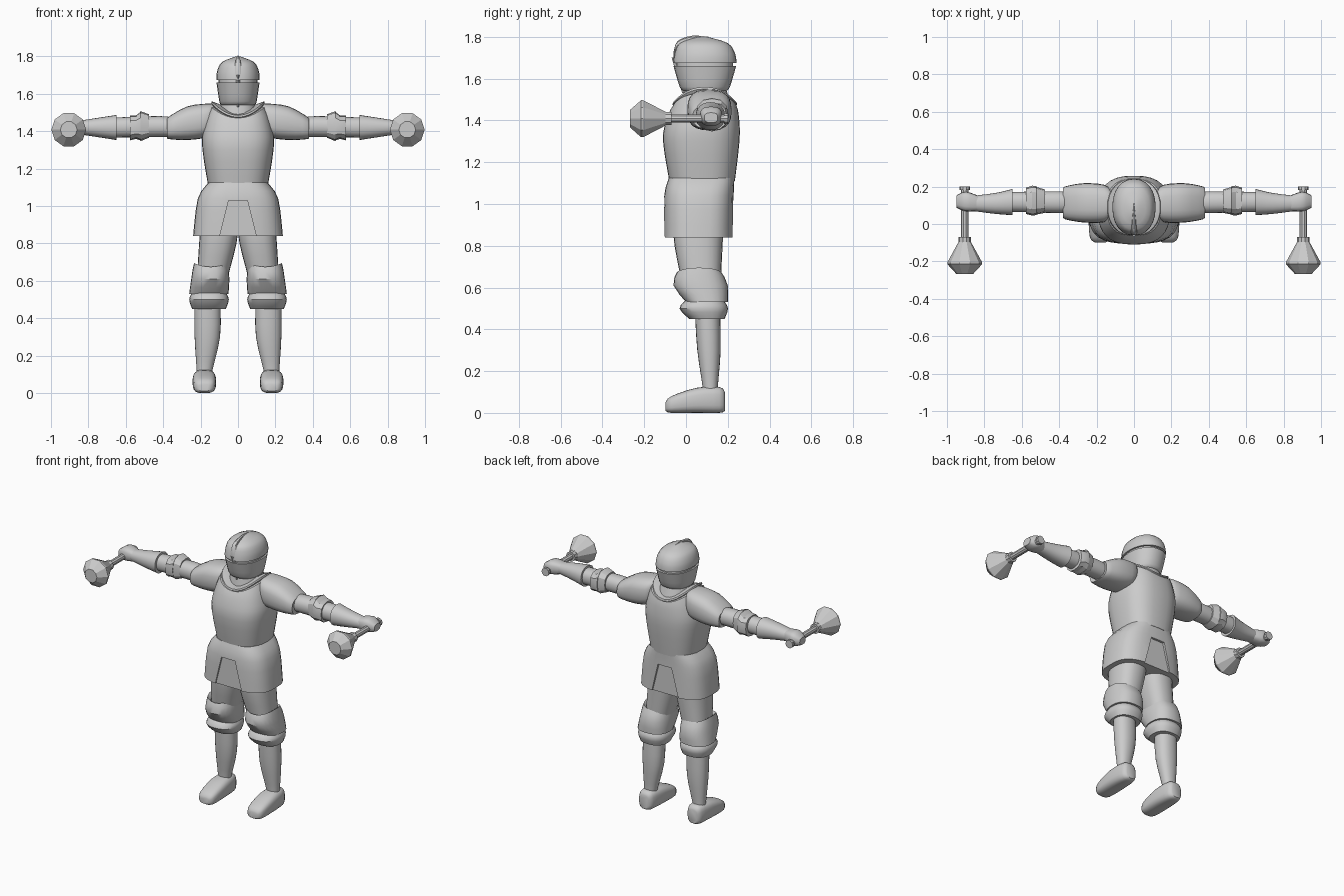
import bpy, bmesh, math
from mathutils import Vector
from mathutils.geometry import interpolate_bezier

if "Cube" in bpy.data.objects:
    bpy.data.objects.remove(bpy.data.objects["Cube"])

steel = bpy.data.materials.new("plain_grey_steel")
steel.use_nodes = True
steel.diffuse_color = (.6, .6, .6, 1)
steel.node_tree.nodes["Principled BSDF"].inputs["Base Color"].default_value = steel.diffuse_color


def section(x=0, y=0, z=0, wide=0, deep=0, tall=0):
    """Centre and half sizes of a cross-section; tall raises the sides of a level one."""
    return Vector((x, y, z)), Vector((wide, deep, tall))


def smooth_path(points, steps):
    """Pass a smooth curve through a few points."""
    path = [points[0]]
    last = len(points) - 1
    for i in range(last):
        before, start = points[max(i - 1, 0)], points[i]
        end, after = points[i + 1], points[min(i + 2, last)]
        path += interpolate_bezier(start, start + (end - before) / 6,
                                   end - (after - start) / 6, end, steps + 1)[1:]
    return path


def power(value, exponent):
    return math.copysign(abs(value) ** exponent, value)


def shade(ob, angle):
    bpy.ops.object.select_all(action="DESELECT")
    ob.select_set(True)
    bpy.context.view_layer.objects.active = ob
    bpy.ops.object.shade_smooth_by_angle(angle=math.radians(angle))


def loft(name, axis, *sections, steps=3, sides=24, square=2.2, mirror=False, angle=35):
    """Skin rounded cross-sections along an axis."""
    centres = smooth_path([centre for centre, size in sections], steps)
    sizes = smooth_path([size for centre, size in sections], steps)
    bm = bmesh.new()
    loops = []
    for centre, size in zip(centres, sizes):
        loop = []
        for i in range(sides):
            turn = math.tau * i / sides
            u = power(math.cos(turn), 2 / square)
            v = power(math.sin(turn), 2 / square)
            shape = {"x": (0, u, v), "y": (u, 0, v), "z": (u, v, u * u)}[axis]
            loop.append(bm.verts.new([c + s * k for c, s, k in zip(centre, size, shape)]))
        loops.append(loop)
    for low, high in zip(loops, loops[1:]):
        for i in range(sides):
            bm.faces.new((low[i - 1], low[i], high[i], high[i - 1]))
    bm.faces.new(loops[0])
    bm.faces.new(loops[-1])
    bmesh.ops.recalc_face_normals(bm, faces=bm.faces)
    mesh = bpy.data.meshes.new(name)
    bm.to_mesh(mesh)
    bm.free()
    mesh.materials.append(steel)
    ob = bpy.data.objects.new(name, mesh)
    bpy.context.collection.objects.link(ob)
    if mirror:
        ob.modifiers.new("Mirror", "MIRROR").use_mirror_merge = False
    if angle:
        shade(ob, angle)
    return ob


# Helmet: visor, sunken eye slit, skull, ridge and keel
loft("visor", "z",
     section(z=1.54, y=.09, wide=.09, deep=.1),
     section(z=1.56, y=.09, wide=.1, deep=.12),
     section(z=1.66, y=.09, wide=.115, deep=.15))
loft("eye_slit", "z",
     section(z=1.65, y=.09, wide=.105, deep=.135),
     section(z=1.69, y=.09, wide=.105, deep=.135), steps=1)
loft("skull", "z",
     section(z=1.675, y=.09, wide=.116, deep=.152),
     section(z=1.72, y=.09, wide=.112, deep=.145),
     section(z=1.77, y=.085, wide=.085, deep=.115),
     section(z=1.8, y=.08, wide=.01, deep=.02))
loft("helmet_ridge", "y",
     section(y=.11, z=1.79, wide=.003, tall=.01),
     section(y=.03, z=1.785, wide=.01, tall=.02),
     section(y=-.04, z=1.76, wide=.016, tall=.02),
     section(y=-.06, z=1.7, wide=.016, tall=.025), sides=8)
loft("visor_keel", "z",
     section(z=1.53, wide=.012, deep=.018),
     section(z=1.7, y=-.057, wide=.012, deep=.012), sides=4, square=2, steps=1)
loft("neck", "z",
     section(z=1.44, y=.1, wide=.12, deep=.13),
     section(z=1.57, y=.09, wide=.085, deep=.095))

# Breastplate and its collar, raised at the sides
loft("breastplate", "z",
     section(z=1.11, y=.077, wide=.16, deep=.157),
     section(z=1.3, y=.073, wide=.19, deep=.183),
     section(z=1.4, y=.08, wide=.187, deep=.175),
     section(z=1.47, y=.09, wide=.145, deep=.152, tall=.06),
     section(z=1.46, y=.09, wide=.11, deep=.13, tall=.04), sides=32, square=2.6)
loft("collar", "z",
     section(z=1.45, y=.09, wide=.12, deep=.13, tall=.06),
     section(z=1.475, y=.09, wide=.143, deep=.155, tall=.075),
     section(z=1.485, y=.09, wide=.14, deep=.152, tall=.075),
     section(z=1.49, y=.09, wide=.1, deep=.11, tall=.055), sides=32, steps=1)

# Armoured skirt with a sunken tab at the front and back
skirt = loft("skirt", "z",
             section(z=1.125, y=.075, wide=.158, deep=.157),
             section(z=1.04, y=.062, wide=.215, deep=.166),
             section(z=.84, y=.06, wide=.24, deep=.166),
             sides=32, square=3, angle=0)
for y in (-.193, .312):
    bpy.ops.mesh.primitive_cube_add(size=.2, location=(0, y, .93))
    cutter = bpy.context.object
    cutter.name, cutter.hide_render = "tab_cutter", True
    for vert in cutter.data.vertices:
        if vert.co.z > 0:
            vert.co.x /= 2
    cut = skirt.modifiers.new("Tab", "BOOLEAN")
    cut.operation, cut.solver, cut.object = "DIFFERENCE", "EXACT", cutter
    bpy.context.view_layer.objects.active = skirt
    bpy.ops.object.modifier_apply(modifier=cut.name)
    bpy.data.objects.remove(cutter)
shade(skirt, 35)

# Legs
loft("thigh", "z",
     section(z=.9, x=.1, y=.06, wide=.1, deep=.12),
     section(z=.8, x=.108, y=.06, wide=.1, deep=.115),
     section(z=.6, x=.14, y=.075, wide=.08, deep=.09), square=2.4, mirror=True)
loft("knee_guard", "z",
     section(z=.65, x=.14, y=.065, wide=.075, deep=.09, tall=.02),
     section(z=.675, x=.145, y=.063, wide=.09, deep=.105, tall=.02),
     section(z=.61, x=.148, y=.07, wide=.102, deep=.13),
     section(z=.53, x=.156, y=.1, wide=.105, deep=.1), square=2.4, steps=2, mirror=True)
loft("knee_ring", "z",
     section(z=.54, x=.155, y=.09, wide=.09, deep=.09),
     section(z=.5, x=.155, y=.085, wide=.106, deep=.116),
     section(z=.45, x=.155, y=.1, wide=.09, deep=.085), square=2.4, mirror=True)
loft("shin", "z",
     section(z=.48, x=.163, y=.103, wide=.07, deep=.06),
     section(z=.3, x=.164, y=.11, wide=.068, deep=.056),
     section(z=.12, x=.179, y=.116, wide=.042, deep=.036),
     section(z=.08, x=.18, y=.116, wide=.042, deep=.038), mirror=True)
loft("foot", "y",
     section(y=-.098, x=.18, z=.03, wide=.03, tall=.02),
     section(y=-.07, x=.18, z=.04, wide=.056, tall=.04),
     section(y=.05, x=.18, z=.06, wide=.063, tall=.06),
     section(y=.16, x=.18, z=.062, wide=.052, tall=.062),
     section(y=.186, x=.18, z=.055, wide=.03, tall=.045), square=3, mirror=True)

# Arms
loft("shoulder_guard", "x",
     section(x=.125, y=.11, z=1.49, deep=.07, tall=.055),
     section(x=.16, y=.11, z=1.46, deep=.1, tall=.088),
     section(x=.27, y=.113, z=1.443, deep=.105, tall=.09),
     section(x=.37, y=.113, z=1.418, deep=.087, tall=.06),
     section(x=.375, y=.113, z=1.416, deep=.07, tall=.05), square=2.7, mirror=True)
loft("upper_arm", "x",
     section(x=.34, y=.115, z=1.42, deep=.055, tall=.05),
     section(x=.42, y=.117, z=1.425, deep=.058, tall=.056),
     section(x=.66, y=.118, z=1.42, deep=.053, tall=.053), mirror=True)
loft("elbow_inner_ring", "x",
     section(x=.475, y=.122, z=1.428, deep=.062, tall=.062),
     section(x=.52, y=.124, z=1.427, deep=.073, tall=.08),
     sides=12, square=2.5, steps=1, mirror=True, angle=25)
loft("elbow_outer_ring", "x",
     section(x=.52, y=.125, z=1.427, deep=.077, tall=.077),
     section(x=.545, y=.125, z=1.422, deep=.08, tall=.063),
     section(x=.578, y=.124, z=1.418, deep=.07, tall=.067),
     sides=12, square=2.5, steps=1, mirror=True, angle=25)
loft("gauntlet_cuff", "x",
     section(x=.65, y=.117, z=1.42, deep=.07, tall=.067),
     section(x=.74, y=.11, z=1.42, deep=.056, tall=.053),
     section(x=.85, y=.11, z=1.42, deep=.042, tall=.036), mirror=True)
loft("fist", "x",
     section(x=.83, y=.11, z=1.42, deep=.04, tall=.034),
     section(x=.9, y=.12, z=1.42, deep=.053, tall=.046),
     section(x=.95, y=.12, z=1.413, deep=.032, tall=.024), sides=16, square=2.8, mirror=True)


# Maces held in both hands
def turned(name, *profile, angle=35):
    loft(name, "y", *[section(x=.905, y=y, z=1.408, wide=r, tall=r) for y, r in profile],
         sides=10, square=2, steps=1, mirror=True, angle=angle)


turned("mace_handle", (.19, .02), (-.1, .02))
turned("mace_pommel", (.2, .027), (.183, .027))
turned("mace_collar", (-.07, .033), (-.097, .033))
turned("mace_head", (-.097, .034), (-.205, .093), (-.215, .093), (-.267, .045), angle=0)
